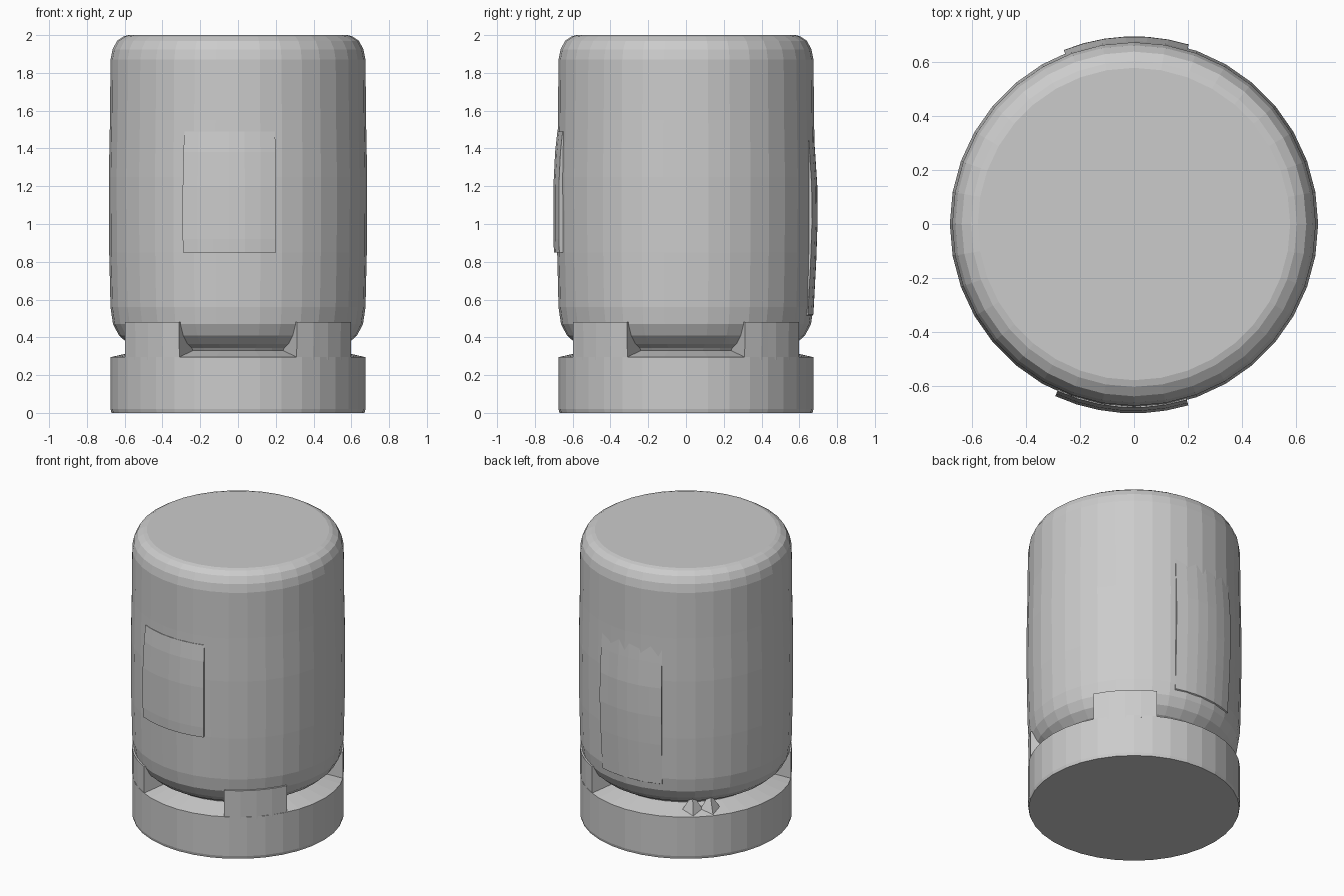
import bpy, math

if "Cube" in bpy.data.objects:
    bpy.data.objects.remove(bpy.data.objects["Cube"])


def lathe(name, profile, steps, a0=0.0, a1=360.0, closed=False):
    """Turn an (r, z) profile about z; partial sweeps of closed profiles get end caps."""
    full = abs(a1 - a0) >= 360
    rings = steps if full else steps + 1
    n = len(profile)
    verts, faces = [], []
    for i in range(rings):
        a = math.radians(a0 + (a1 - a0) * i / steps)
        verts += [(r * math.cos(a), r * math.sin(a), z) for r, z in profile]
    for i in range(steps):
        j = (i + 1) % rings
        for k in range(n if closed else n - 1):
            m = (k + 1) % n
            faces.append((i * n + k, j * n + k, j * n + m, i * n + m))
    if full:
        faces.append([i * n for i in reversed(range(rings))])
        faces.append([i * n + n - 1 for i in range(rings)])
    else:
        faces.append(list(range(n)))
        faces.append([steps * n + k for k in reversed(range(n))])
    mesh = bpy.data.meshes.new(name)
    mesh.from_pydata(verts, [], faces)
    mesh.update()
    obj = bpy.data.objects.new(name, mesh)
    bpy.context.collection.objects.link(obj)
    return obj


# Base, sloped groove and rounded drum in one turned shell
drum = lathe("drum", [
    (0.670, 0.0), (0.675, 0.02), (0.675, 0.295), (0.52, 0.33), (0.53, 0.343),
    (0.58, 0.365), (0.63, 0.41), (0.662, 0.47), (0.675, 0.56), (0.682, 0.85),
    (0.684, 1.25), (0.678, 1.55), (0.675, 1.87), (0.664, 1.925), (0.64, 1.97),
    (0.605, 1.993), (0.58, 2.0)], 36)

# Posts bridging the groove on three of the diagonals
post_profile = [(0.50, 0.28), (0.673, 0.28), (0.675, 0.48), (0.50, 0.48)]
for label, mid in (("front_right", -45), ("front_left", -135), ("back_right", 45)):
    lathe("post_" + label, post_profile, 4, mid - 17.5, mid + 17.5, closed=True)

# Two small spurs in the groove on the fourth diagonal
for i, deg in enumerate((129, 140)):
    a = math.radians(deg)
    bpy.ops.mesh.primitive_cone_add(
        vertices=4, radius1=0.075, radius2=0, depth=0.12,
        location=(0.59 * math.cos(a), 0.59 * math.sin(a), 0.355),
        rotation=(0, 0, a))
    bpy.context.object.name = f"groove_spur_{i + 1}"

# Raised plate on the front and softer swelling on the back
lathe("front_plate", [(0.64, 0.85), (0.70, 0.85), (0.703, 0.92), (0.703, 1.2),
                      (0.694, 1.38), (0.682, 1.49), (0.64, 1.49)],
      6, -114.6, -73.3, closed=True)
lathe("back_swelling", [(0.64, 0.50), (0.675, 0.52), (0.69, 0.80), (0.697, 1.0),
                        (0.696, 1.2), (0.685, 1.37), (0.676, 1.49), (0.64, 1.49)],
      6, 73, 112, closed=True)
